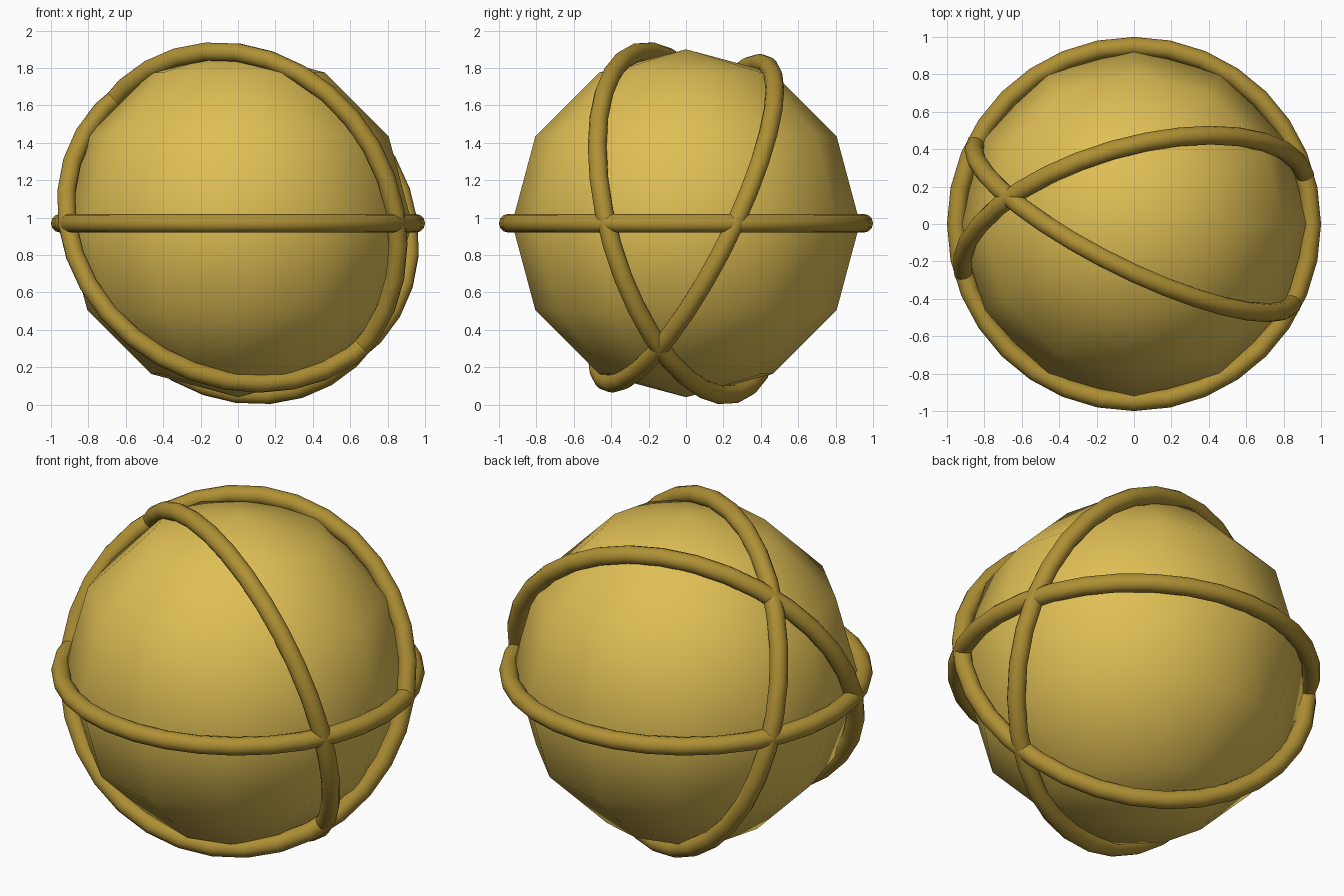
import bpy
from math import radians

if "Cube" in bpy.data.objects:
    bpy.data.objects.remove(bpy.data.objects["Cube"])

CENTER = (0, 0, 0.97)


def material(name, color):
    mat = bpy.data.materials.new(name)
    mat.diffuse_color = color
    mat.use_nodes = True
    mat.node_tree.nodes["Principled BSDF"].inputs["Base Color"].default_value = mat.diffuse_color
    return mat


def finish(name, mat):
    obj = bpy.context.object
    obj.name = name
    obj.data.materials.append(mat)
    bpy.ops.object.shade_smooth()


gold = material("gold", (0.74, 0.52, 0.09, 1))
dark_gold = material("dark_gold", (0.43, 0.28, 0.035, 1))

# Coarse smooth-shaded ball
bpy.ops.mesh.primitive_uv_sphere_add(segments=12, ring_count=6, radius=0.93, location=CENTER)
finish("ball", gold)

# Three great-circle bands: one level, two tilted
bands = {
    "level_band": (0, 0, 0),
    "tilted_band_a": (60, 30, 0),
    "tilted_band_b": (120, 60, 0),
}
for name, angles in bands.items():
    bpy.ops.mesh.primitive_torus_add(
        major_radius=0.95, minor_radius=0.05, major_segments=32, minor_segments=12,
        location=CENTER, rotation=[radians(a) for a in angles])
    finish(name, dark_gold)
